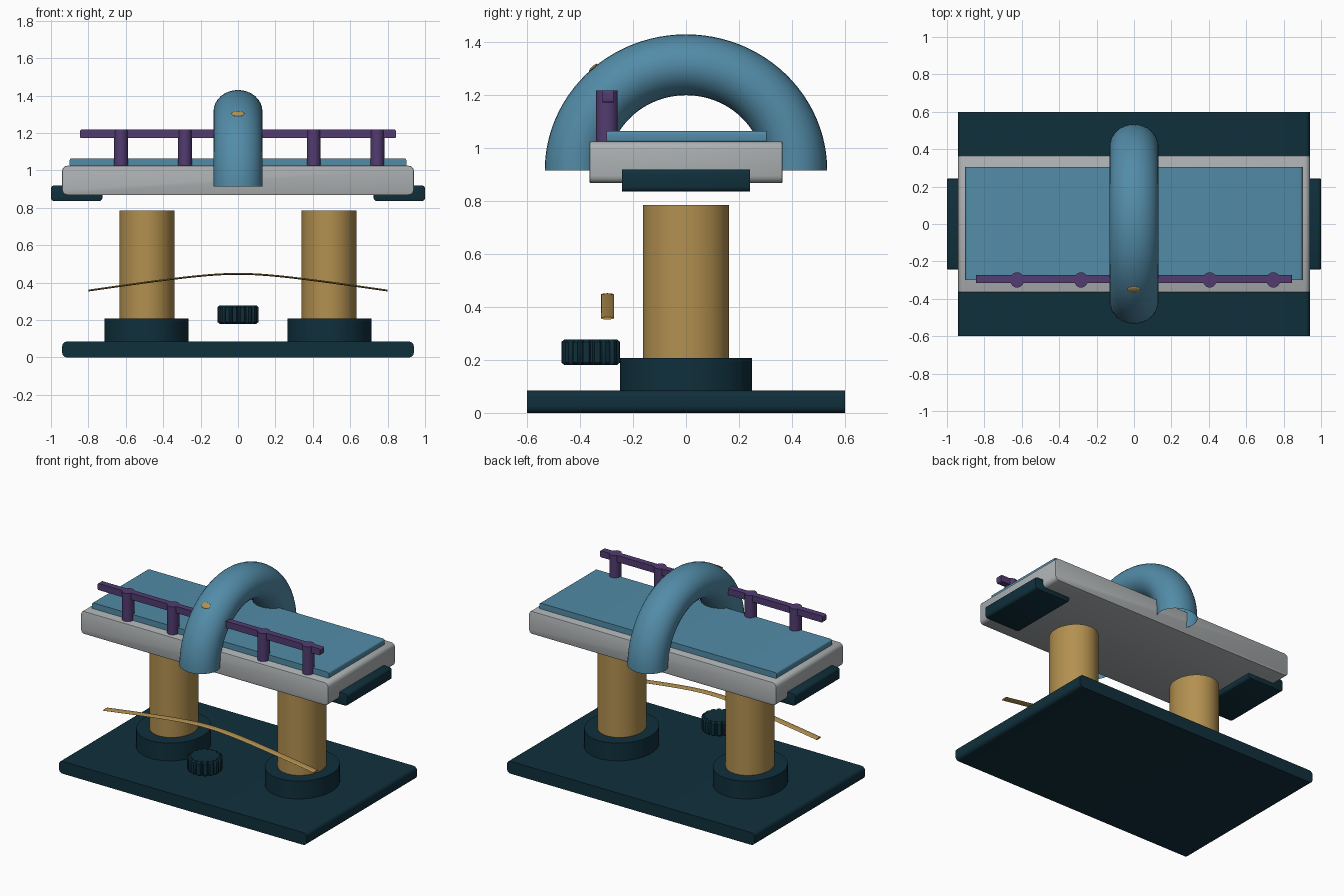
import bpy, bmesh, math
from mathutils import Matrix, Vector

if "Cube" in bpy.data.objects:
    bpy.data.objects.remove(bpy.data.objects["Cube"])


def material(name, rgb):
    m = bpy.data.materials.new(name)
    m.diffuse_color = (*rgb, 1)
    m.use_nodes = True
    m.node_tree.nodes["Principled BSDF"].inputs["Base Color"].default_value = m.diffuse_color
    return m


NAVY = material("dark teal", (0.005, 0.029, 0.045))
GREY = material("light grey", (0.42, 0.44, 0.45))
BLUE = material("soft blue", (0.085, 0.26, 0.39))
GOLD = material("gold", (0.45, 0.28, 0.08))
PURPLE = material("purple", (0.085, 0.045, 0.165))


def finish(name, bm, mat):
    bmesh.ops.recalc_face_normals(bm, faces=bm.faces)
    me = bpy.data.meshes.new(name)
    bm.to_mesh(me)
    bm.free()
    me.materials.append(mat)
    ob = bpy.data.objects.new(name, me)
    bpy.context.collection.objects.link(ob)
    bpy.ops.object.select_all(action='DESELECT')
    ob.select_set(True)
    bpy.context.view_layer.objects.active = ob
    bpy.ops.object.shade_smooth_by_angle(angle=math.radians(35))
    return ob


def block(name, lo, hi, mat, end_round=0.0, all_round=0.0):
    """Box whose left and right ends are rounded, with optional soft edges."""
    lo, hi = Vector(lo), Vector(hi)
    bm = bmesh.new()
    bmesh.ops.create_cube(bm, size=1)
    for v in bm.verts:
        v.co = Vector(a * b for a, b in zip(v.co, hi - lo)) + (lo + hi) / 2
    if end_round:
        edges = [e for e in bm.edges
                 if abs(e.verts[0].co.y - e.verts[1].co.y) > 1e-4]
        bmesh.ops.bevel(bm, geom=edges, offset=end_round, segments=4,
                        profile=0.5, affect='EDGES')
    if all_round:
        edges = [e for e in bm.edges if e.calc_face_angle(0) > 1.2]
        bmesh.ops.bevel(bm, geom=edges, offset=all_round, segments=2,
                        profile=0.5, affect='EDGES')
    return finish(name, bm, mat)


def post(name, x, y, rx, ry, z0, z1, mat, sides=48):
    bm = bmesh.new()
    bmesh.ops.create_cone(bm, cap_ends=True, segments=sides,
                          radius1=1, radius2=1, depth=1)
    for v in bm.verts:
        v.co = (x + v.co.x * rx, y + v.co.y * ry,
                z0 + (v.co.z + 0.5) * (z1 - z0))
    return finish(name, bm, mat)


def loft(name, rings, mat, caps):
    bm = bmesh.new()
    vs = [[bm.verts.new(p) for p in r] for r in rings]
    n = len(rings[0])
    for a, b in zip(vs, vs[1:]):
        for i in range(n):
            j = (i + 1) % n
            bm.faces.new((a[i], a[j], b[j], b[i]))
    if caps:
        bm.faces.new(vs[0])
        bm.faces.new(vs[-1])
    return finish(name, bm, mat)


# Base plate, table slab and mattress
block("base_plate", (-0.94, -0.6, 0), (0.94, 0.6, 0.085), NAVY, 0.025)
block("table_slab", (-0.94, -0.365, 0.868), (0.94, 0.365, 1.025), GREY, 0.028, 0.006)
block("mattress", (-0.9, -0.3, 1.02), (0.9, 0.305, 1.065), BLUE, 0.012)

# Columns, collars and end brackets
for s, side in ((-1, "left"), (1, "right")):
    post(side + "_column", s * 0.487, 0, 0.147, 0.163, 0.2, 0.785, GOLD)
    post(side + "_collar", s * 0.489, 0, 0.225, 0.25, 0.075, 0.207, NAVY)
    xs = sorted((s * 0.725, s * 1.0))
    block(side + "_bracket", (xs[0], -0.242, 0.836), (xs[1], 0.242, 0.92),
          NAVY, 0.018, 0.004)

# Open-ended half-ring arch
TAU = math.tau
arch = []
for k in range(49):
    t = math.pi * k / 48
    ring = []
    for i in range(32):
        a = TAU * i / 32
        r = 0.4 + 0.115 * math.cos(a)
        ring.append((0.131 * math.sin(a), -1.036 * r * math.cos(t),
                     0.915 + r * math.sin(t)))
    arch.append(ring)
loft("arch_tube", arch, BLUE, False)

# Indicator button set into the front of the arch
bm = bmesh.new()
bmesh.ops.create_uvsphere(bm, u_segments=24, v_segments=12, radius=1)
bmesh.ops.transform(bm, verts=bm.verts, matrix=(
    Matrix.Translation((0, -0.35, 1.304)) @ Matrix.Rotation(math.radians(43), 4, 'X')
    @ Matrix.Diagonal((0.034, 0.021, 0.006, 1))))
finish("indicator_button", bm, GOLD)

# Side rail and its posts
block("side_rail", (-0.845, -0.316, 1.173), (0.845, -0.274, 1.218), PURPLE, 0.008)
for n, x in enumerate((-0.625, -0.283, 0.405, 0.745)):
    post(f"rail_post_{n + 1}", x, -0.299, 0.037, 0.041, 1.02, 1.218, PURPLE, 24)

# Flat sagging cable: rounded at the middle, straight toward the ends
cable = []
for k in range(41):
    x = -0.8 + 1.6 * k / 40
    z = 0.447 - 0.135 * (math.sqrt(x * x + 0.0625) - 0.25) / 0.8 * 0.9 / 1.0
    cable.append([(x, -0.297 + 0.025 * math.cos(TAU * i / 12),
                   z + 0.005 * math.sin(TAU * i / 12)) for i in range(12)])
loft("cable", cable, GOLD, True)

# Fluted knob with softened rims
knob = []
for z, inset in ((0.18, 0.012), (0.19, 0), (0.268, 0), (0.278, 0.012)):
    ring = []
    for i in range(96):
        a = TAU * i / 96
        r = 0.111 - inset - (0.013 if i % 6 in (0, 1) else 0)
        ring.append((r * math.cos(a), -0.36 + r * math.sin(a), z))
    knob.append(ring)
loft("fluted_knob", knob, NAVY, True)
